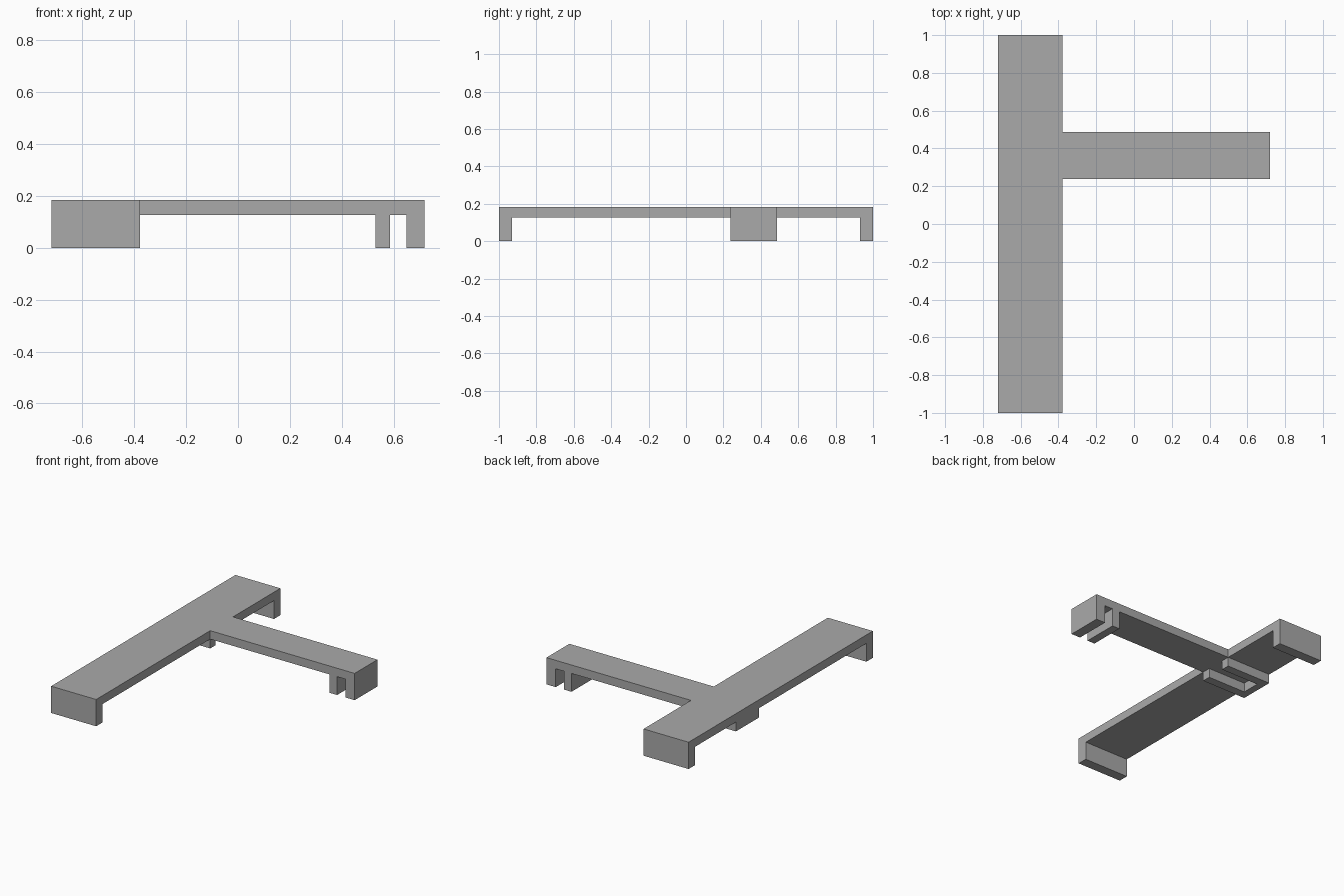
import bpy
import bmesh
from mathutils import Vector

cube = bpy.data.objects.get("Cube")
if cube:
    bpy.data.objects.remove(cube, do_unlink=True)

# Single grey material
grey = bpy.data.materials.new("plain grey")
grey.use_nodes = True
colour = (0.4, 0.4, 0.4, 1)
grey.diffuse_color = colour
grey.node_tree.nodes["Principled BSDF"].inputs["Base Color"].default_value = colour


def extrude_profile(name, points, axis, start, end):
    """Extrude a flat outline along an axis; points use the other two axes in order."""
    bm = bmesh.new()
    verts = []
    for a, b in points:
        co = [a, b]
        co.insert(axis, start)
        verts.append(bm.verts.new(co))
    face = bm.faces.new(verts)
    offset = Vector((0, 0, 0))
    offset[axis] = end - start
    extruded = bmesh.ops.extrude_face_region(bm, geom=[face])["geom"]
    moved = [g for g in extruded if isinstance(g, bmesh.types.BMVert)]
    bmesh.ops.translate(bm, verts=moved, vec=offset)
    bmesh.ops.recalc_face_normals(bm, faces=bm.faces)
    mesh = bpy.data.meshes.new(name)
    bm.to_mesh(mesh)
    bm.free()
    mesh.materials.append(grey)
    obj = bpy.data.objects.new(name, mesh)
    bpy.context.collection.objects.link(obj)
    return obj


TOP, UNDER = 0.184, 0.126
LEFT, JOIN, TIP = -0.72, -0.378, 0.72
ARM_FRONT, ARM_BACK = 0.238, 0.486

# Long bar with a downturned lip at each end
lip = 0.93
half = [(1, TOP), (1, 0), (lip, 0), (lip, UNDER)]
bar = half + [(-y, z) for y, z in reversed(half)]
extrude_profile("long_bar", bar, 0, LEFT, JOIN)

# Side arm with an end hook and a second tooth forming a slot
arm = [(JOIN, TOP), (TIP, TOP), (TIP, 0), (0.65, 0), (0.65, UNDER),
       (0.587, UNDER), (0.587, 0), (0.53, 0), (0.53, UNDER), (JOIN, UNDER)]
extrude_profile("side_arm", arm, 1, ARM_FRONT, ARM_BACK)

# Shallow U-shaped rib under the bar, open towards the arm
rib, wall = 0.06, 0.05
u_shape = [(JOIN, ARM_FRONT), (LEFT, ARM_FRONT), (LEFT, ARM_BACK), (JOIN, ARM_BACK),
           (JOIN, ARM_BACK - rib), (LEFT + wall, ARM_BACK - rib),
           (LEFT + wall, ARM_FRONT + rib), (JOIN, ARM_FRONT + rib)]
extrude_profile("underside_rib", u_shape, 2, 0.062, UNDER)
